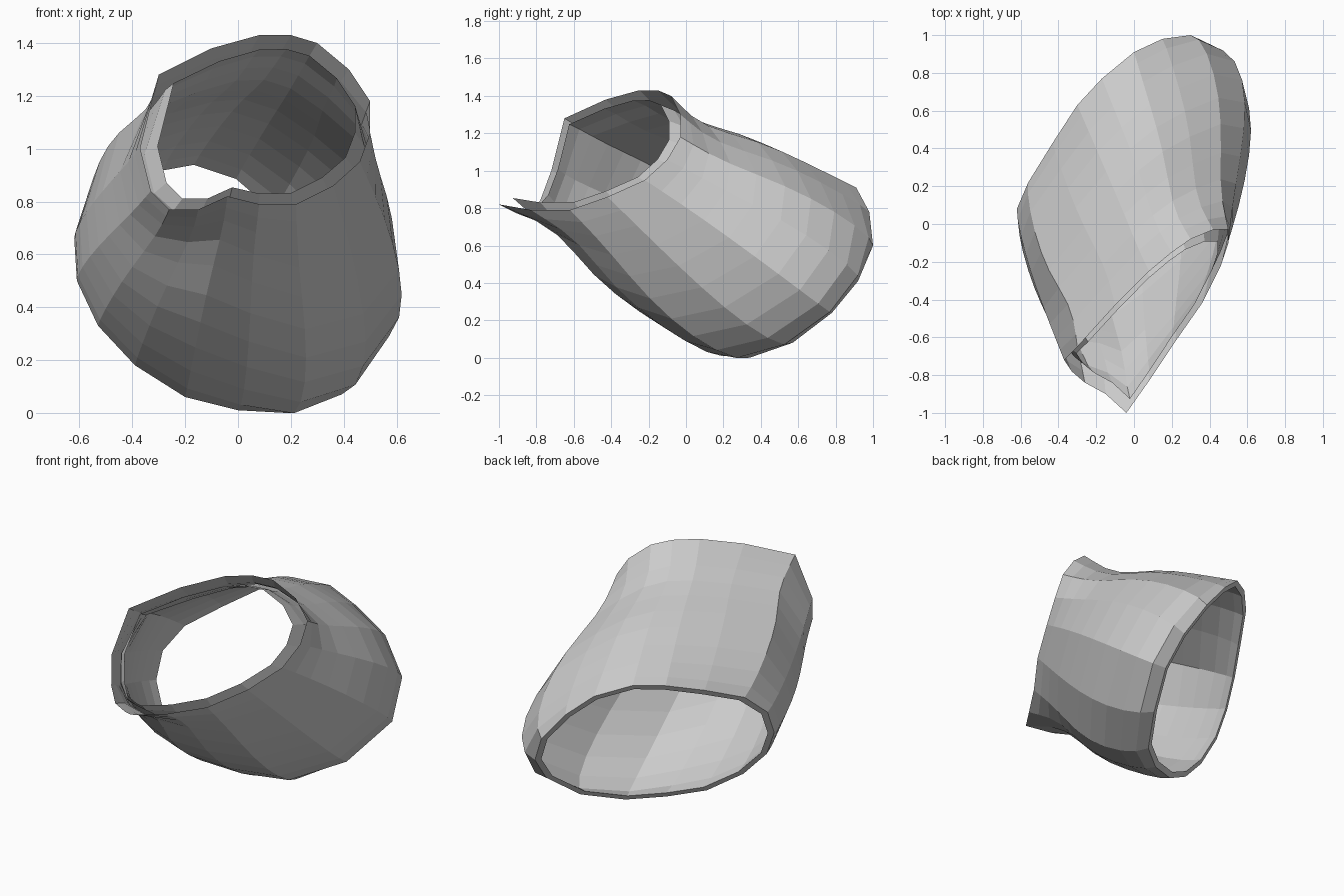
import bpy, bmesh, math
from mathutils import Vector

if "Cube" in bpy.data.objects:
    bpy.data.objects.remove(bpy.data.objects["Cube"])

# Rims of the slanted sleeve, matched strip by strip around the opening
rear_rim = [(-.30, .63, .95), (-.17, .77, .97), (0, .91, .91), (.15, .98, .78),
            (.30, 1.0, .60), (.40, .92, .41), (.42, .78, .24), (.33, .57, .08),
            (.18, .34, .0), (0, .19, .01), (-.20, .08, .06), (-.39, -.01, .18),
            (-.53, -.04, .33), (-.61, 0, .50), (-.62, .08, .66), (-.56, .22, .79),
            (-.43, .43, .88)]
front_rim = [(.08, -.25, 1.43), (.20, -.15, 1.43), (.30, -.08, 1.40), (.42, -.03, 1.30),
             (.50, -.03, 1.18), (.50, -.10, 1.06), (.46, -.22, .95), (.36, -.42, .86),
             (.22, -.62, .79), (.08, -.83, .79), (-.04, -1.0, .82), (-.15, -.90, .77),
             (-.26, -.84, .77), (-.33, -.78, .84), (-.37, -.72, 1.0), (-.30, -.65, 1.28),
             (-.10, -.43, 1.38)]
# How far each strip swells in the body and narrows behind the flared collar
swell = [0, 0, 0, .03, .11, .20, .23, .19, .13, .07, .04, .03, .03, .04, .03, .05, .02]
pinch = [.05, .06, .07, .07, .05, .02, -.01, 0, .02, .05, .08, .07, .04, .01, 0, .05, .05]
steps = [0, .06, .16, .28, .40, .52, .64, .75, .85, .93, 1]
N = len(swell)


def ring(t, inner):
    base = [Vector(a).lerp(Vector(b), t) for a, b in zip(rear_rim, front_rim)]
    centre = sum(base, Vector()) / N
    bulge = math.sin(math.pi * t ** .68)
    neck = math.exp(-((t - .8) / .24) ** 2) * (1 - t ** 10)
    points = []
    for p, s, n in zip(base, swell, pinch):
        arm = p - centre
        # The lining sits close to the shell and parts from it at the rims
        gap = .012 + .025 * (1 - t) ** 8 + .12 * arm.length * t ** 10 if inner else 0
        points.append(p + arm.normalized() * (s * bulge - n * neck - gap))
    return points


# Lining from front to back, folded over the rear lip into the outer shell
bm = bmesh.new()
loops = [ring(t, True) for t in reversed(steps)] + [ring(t, False) for t in steps]
rows = [[bm.verts.new(p) for p in loop] for loop in loops]
for row, nxt in zip(rows, rows[1:]):
    for j in range(N):
        k = (j + 1) % N
        bm.faces.new((row[j], nxt[j], nxt[k], row[k]))

# Make the shell face outwards
bm.normal_update()
shell = bm.faces[:][-N * 4:]
middle = sum((f.calc_center_median() for f in shell), Vector()) / len(shell)
if sum(f.normal.dot(f.calc_center_median() - middle) for f in shell) < 0:
    bmesh.ops.reverse_faces(bm, faces=bm.faces[:])

mesh = bpy.data.meshes.new("sleeve")
bm.to_mesh(mesh)
bm.free()
grey = bpy.data.materials.new("grey")
grey.diffuse_color = (.6, .6, .6, 1)
grey.use_nodes = True
grey.node_tree.nodes["Principled BSDF"].inputs["Base Color"].default_value = grey.diffuse_color
mesh.materials.append(grey)
sleeve = bpy.data.objects.new("sleeve", mesh)
bpy.context.collection.objects.link(sleeve)
